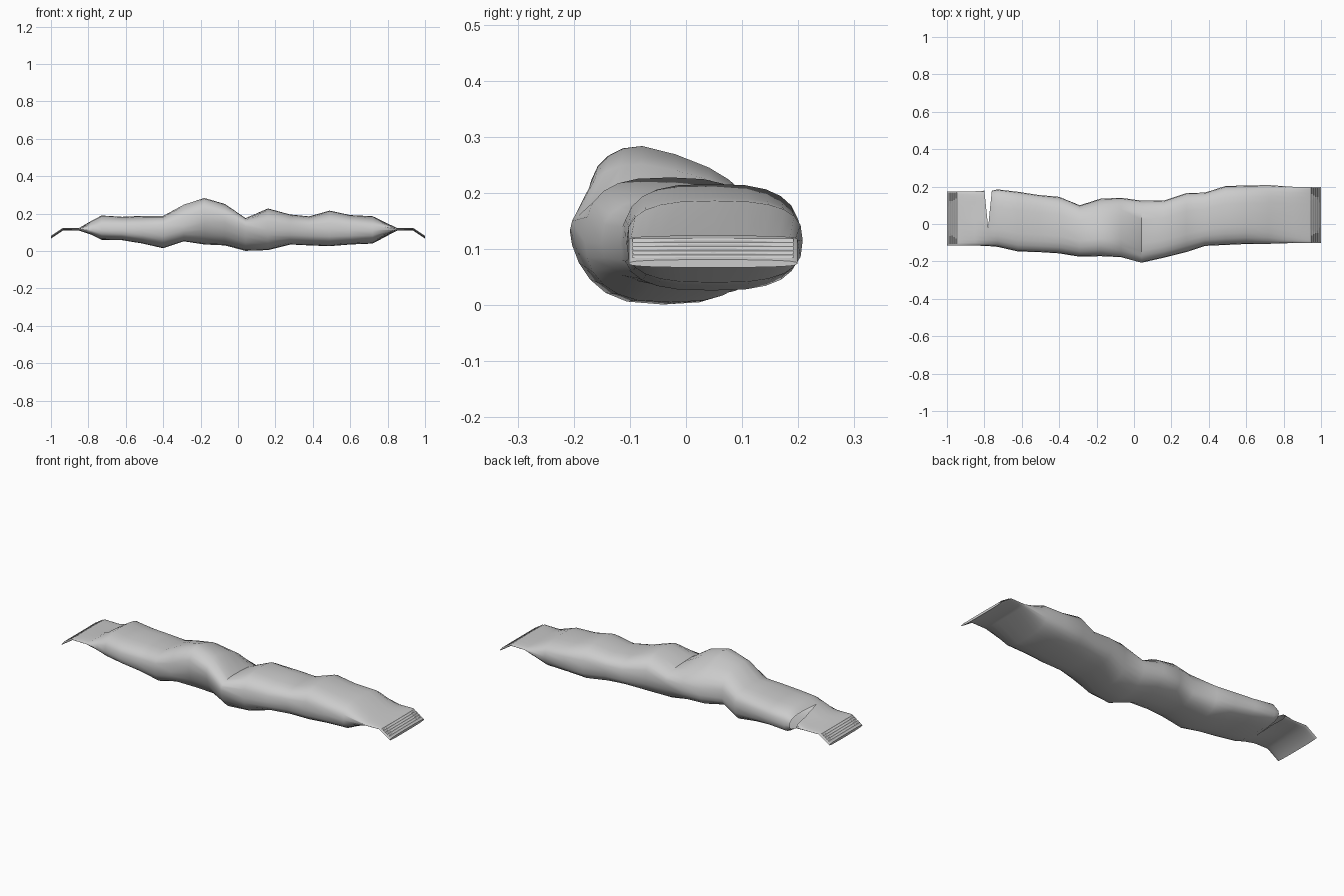
import bpy, bmesh, math

if "Cube" in bpy.data.objects:
    bpy.data.objects.remove(bpy.data.objects["Cube"])

N = 24
TEAR_X, TEAR_Y, TEAR_W = -0.78, -0.015, 0.02
# Body stations: x, y front, y back, z bottom, z top
BODY = [
    (TEAR_X, -.118, .178, .085, .165),
    (-.73, -.122, .185, .06, .19),
    (-.62, -.147, .172, .058, .183),
    (-.51, -.15, .155, .04, .188),
    (-.4, -.157, .145, .015, .188),
    (-.29, -.175, .1, .052, .252),
    (-.18, -.172, .135, .035, .291),
    (-.07, -.177, .14, .03, .257),
    (.04, -.207, .125, .001, .178),
    (.16, -.18, .125, .005, .228),
    (.28, -.15, .165, .035, .195),
    (.38, -.117, .168, .03, .185),
    (.49, -.112, .203, .026, .216),
    (.6, -.107, .206, .035, .192),
    (.72, -.106, .208, .04, .186),
]


def seal(side, y0, y1):
    """Flat end seal with a drooping tip, listed from tip inwards."""
    return [(side * x, y0, y1, z - .007, z + .007)
            for x, z in ((1, .074), (.935, .117), (.85, .116))]


def section(s):
    """Rounded pillow cross-section; the hump leans forward, undercut below."""
    x, y0, y1, zb, zt = s
    hump = math.exp(-((x + .13) / .15) ** 2)
    under = math.exp(-((x + .05) / .25) ** 2)
    flat = zt - zb < .05
    zk = (zb + zt) / 2 if flat else .115
    zf = zk if flat else .11 + .08 * hump
    pts = []
    for j in range(N):
        a = 2 * math.pi * j / N
        c, sn = math.cos(a), math.sin(a)
        u = math.copysign(abs(c) ** .7, c)
        mid = zf + (zk - zf) * (u + 1) / 2
        edge, power = zb, .7
        if sn > 0:
            edge = zt - .35 * hump * (zt - mid) * max(0, .5 + u)
        elif not flat:
            power += .6 * under * (1 if c < 0 else .5)
        pts.append([x, (y0 + y1) / 2 + u * (y1 - y0) / 2,
                    mid + (edge - mid) * abs(sn) ** power])
    return pts


def tear_edge(pts, side):
    """Pull the back of a section away from the tear line."""
    for p in pts:
        t = max(0, (p[1] - TEAR_Y) / (.178 - TEAR_Y))
        p[0] += side * TEAR_W * t
        if side < 0:
            p[2] = .12 + (p[2] - .12) * (1 - .55 * min(1, t * 2))
    return pts


def add_object(name, bm):
    bmesh.ops.recalc_face_normals(bm, faces=bm.faces)
    me = bpy.data.meshes.new(name)
    bm.to_mesh(me)
    bm.free()
    ob = bpy.data.objects.new(name, me)
    bpy.context.collection.objects.link(ob)
    return ob


# Wrapper skin lofted through the stations, left open along the tear
left = [section(s) for s in seal(-1, -.115, .175)]
left.append(tear_edge(section(BODY[0]), -1))
right = [tear_edge(section(BODY[0]), 1)]
right += [section(s) for s in BODY[1:] + seal(1, -.102, .199)[::-1]]
bm = bmesh.new()
for rings, tip in ((left, 0), (right, -1)):
    vr = [[bm.verts.new(p) for p in r] for r in rings]
    for a, b in zip(vr, vr[1:]):
        for j in range(N):
            k = (j + 1) % N
            bm.faces.new((a[j], a[k], b[k], b[j]))
    bm.faces.new(vr[tip])
bmesh.ops.remove_doubles(bm, verts=bm.verts, dist=.0008)
wrapper = add_object("wrapper", bm)


# Fine crimp ridges barely raised on the top of both end seals
def crimps(name, side, y0, y1, count=5):
    cb = bmesh.new()
    for i in range(count):
        t = (i + .5) / count
        x, z = side * (.94 + .055 * t), .121 - .036 * t
        prof = [(x - side * .005, z + .0015), (x, z + .001), (x + side * .005, z - .005)]
        a = [cb.verts.new((px, y0, pz)) for px, pz in prof]
        b = [cb.verts.new((px, y1, pz)) for px, pz in prof]
        for k in range(2):
            cb.faces.new((a[k], a[k + 1], b[k + 1], b[k]))
    add_object(name, cb)


crimps("left_seal_crimps", -1, -.108, .168)
crimps("right_seal_crimps", 1, -.095, .192)

# Soft shading on the crumpled skin, sharp at the seals
bpy.context.view_layer.objects.active = wrapper
wrapper.select_set(True)
bpy.ops.object.shade_smooth_by_angle(angle=math.radians(40))
